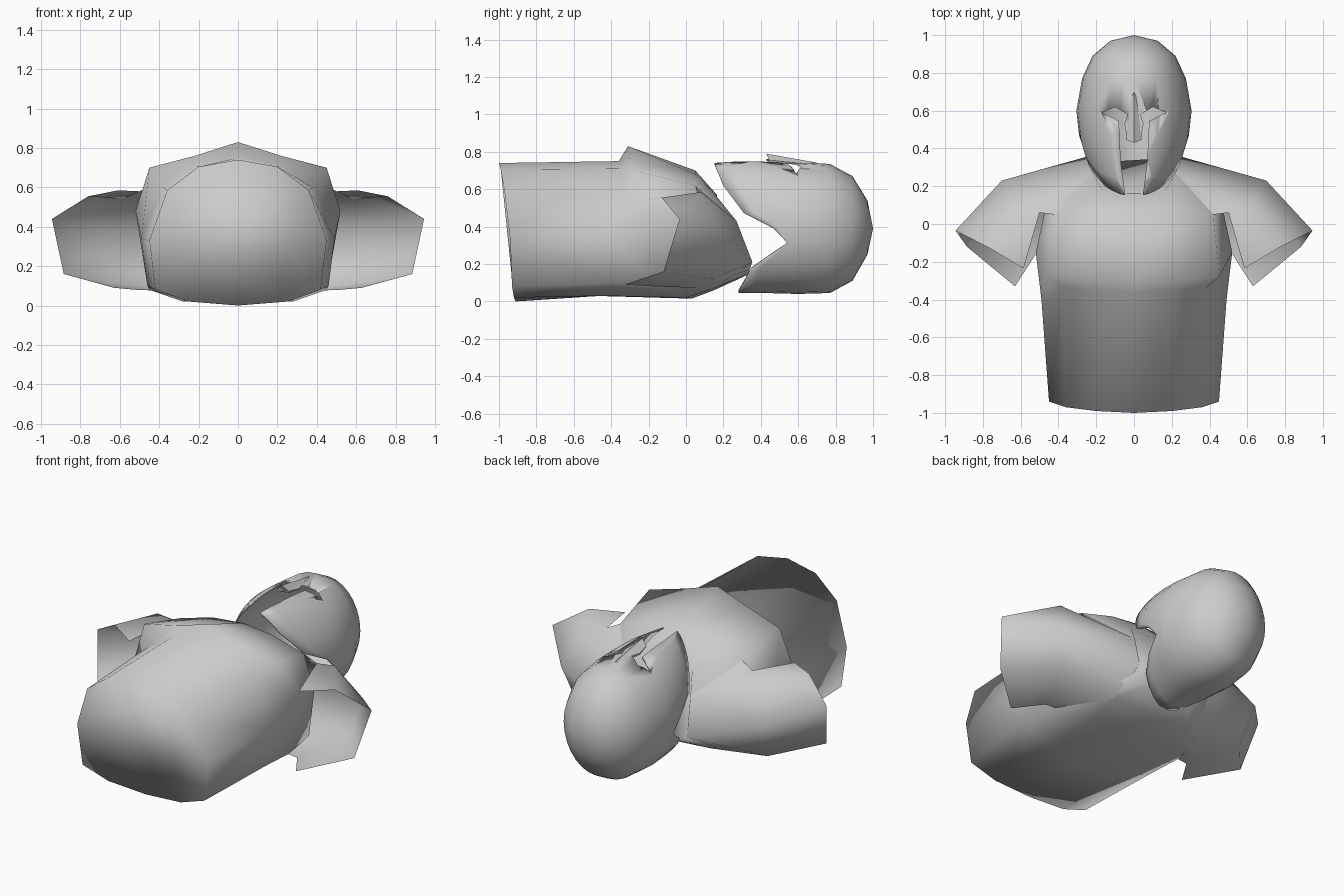
import bpy, bmesh
from math import cos, sin, pi

if "Cube" in bpy.data.objects:
    bpy.data.objects.remove(bpy.data.objects["Cube"])


def make(name, verts, faces, angle=40):
    me = bpy.data.meshes.new(name)
    me.from_pydata(verts, [], faces)
    bm = bmesh.new()
    bm.from_mesh(me)
    bmesh.ops.remove_doubles(bm, verts=bm.verts, dist=0.0005)
    bmesh.ops.recalc_face_normals(bm, faces=bm.faces)
    bm.to_mesh(me)
    bm.free()
    ob = bpy.data.objects.new(name, me)
    bpy.context.collection.objects.link(ob)
    for o in bpy.context.selected_objects:
        o.select_set(False)
    ob.select_set(True)
    bpy.context.view_layer.objects.active = ob
    bpy.ops.object.shade_smooth_by_angle(angle=angle * pi / 180)
    return ob


def loft(rings, caps=True, closed=True):
    n = len(rings[0])
    faces = [(r * n + i, r * n + (i + 1) % n, (r + 1) * n + (i + 1) % n, (r + 1) * n + i)
             for r in range(len(rings) - 1) for i in range(n if closed else n - 1)]
    if caps:
        faces.append(tuple(range(n)))
        faces.append(tuple(range((len(rings) - 1) * n, len(rings) * n)))
    return [p for r in rings for p in r], faces


def mirror_ring(half):
    return half + [(-x, y, z) for x, y, z in half[-2:0:-1]]


def lerp(table, v, k=1):
    if v <= table[0][0]:
        return table[0][k]
    for a, b in zip(table, table[1:]):
        if v <= b[0]:
            return a[k] + (b[k] - a[k]) * (v - a[0]) / (b[0] - a[0])
    return table[-1][k]


# Torso: half cross-sections from waist to neck, running chest to back
waist = [(0, -1, .74), (.2, -.99, .705), (.36, -.97, .585), (.45, -.94, .33),
         (.42, -.93, .08), (.25, -.92, .02), (0, -.91, 0)]
ribs = [(0, -.36, .75), (.21, -.35, .71), (.38, -.34, .60), (.49, -.4, .34),
        (.46, -.4, .1), (.26, -.45, .03), (0, -.5, .03)]
chest = [(0, -.31, .83), (.22, -.3, .76), (.45, -.28, .70), (.52, -.15, .48),
         (.45, -.15, .08), (.28, 0, .02), (0, .03, .015)]
upper = [(0, .05, .7), (.2, .05, .68), (.42, .05, .62), (.47, .08, .4),
         (.42, .1, .09), (.28, .15, .07), (0, .15, .06)]
neck = [(0, .165, .57), (.16, .165, .56), (.22, .27, .43), (.255, .355, .21),
        (.22, .34, .17), (.12, .33, .15), (0, .325, .14)]
make("torso", *loft([mirror_ring(r) for r in (waist, ribs, chest, upper, neck)]), 100)

# Sleeves: panels growing from the torso points, open underneath towards the torso
root = [upper[2], neck[2], neck[3], upper[5], chest[4]]
mid = [(.50, .06, .58), (.61, .08, .585), (.70, .23, .35), (.66, .14, .12), (.52, -.16, .08)]
rim = [(.585, -.235, .54), (.76, -.13, .555), (.945, -.035, .44), (.885, -.12, .16), (.63, -.33, .09)]
for side, s in (("left", -1), ("right", 1)):
    rings = [[(s * x, y, z) for x, y, z in r] for r in (root, mid, rim)]
    make(side + "_sleeve", *loft(rings, False, False), 80)

# Helmet: columns from crown down to a shaped lower rim with side notches
# profile: y, half width, front z, back z
profile = [(.15, .17, .755, .045), (.28, .235, .765, .045), (.42, .285, .765, .045),
           (.6, .305, .745, .04), (.77, .275, .735, .045), (.89, .22, .67, .11),
           (.97, .125, .54, .25), (1, 0, .39, .39)]
# lower rim: z, y
rim_line = [(.05, .28), (.2, .36), (.3, .55), (.38, .5), (.43, .34), (.62, .2), (.75, .15)]
N = 28
rings = []
for y0 in (1, .97, .89, .77, .6, .47, .35, .24, .15):
    ring = []
    for k in range(N):
        t = 2 * pi * k / N
        low = lerp(rim_line, .39 + cos(t) * (.375 if cos(t) > 0 else .345))
        y = y0 if y0 >= .6 else .6 - (.6 - y0) * (.6 - low) / .45
        w, f, b = (lerp(profile, y, i) for i in (1, 2, 3))
        zc = .39
        ring.append((w * sin(t), y, zc + cos(t) * (f - zc if cos(t) > 0 else zc - b)))
    rings.append(ring)
helmet = make("helmet", *loft(rings, False), 50)
m = helmet.modifiers.new("thickness", 'SOLIDIFY')
m.thickness = .01
m.offset = -1
bpy.ops.object.modifier_apply(modifier=m.name)

# Eye and mouth opening cut through the front of the helmet
half = [(0, .43), (.035, .445), (.05, .53), (.035, .58), (.1, .62), (.17, .59), (.08, .545), (.07, .33), (.04, .1)]
outline = half + [(-x, y) for x, y in half[:0:-1]]
cutter = make("face_cutter", *loft([[(x, y, z) for x, y in outline] for z in (.5, 1)]))
cutter.hide_render = True
bpy.context.view_layer.objects.active = helmet
m = helmet.modifiers.new("face_opening", 'BOOLEAN')
m.operation = 'DIFFERENCE'
m.solver = 'EXACT'
m.object = cutter
bpy.ops.object.modifier_apply(modifier=m.name)
bpy.data.objects.remove(cutter)

# Nose guard ridge
top = [(-.02, .66, .735), (0, .7, .742), (.02, .66, .735)]
low = [(-.04, .445, .755), (0, .43, .79), (.04, .445, .755)]
make("nose_guard", *loft([top, low]), 60)
